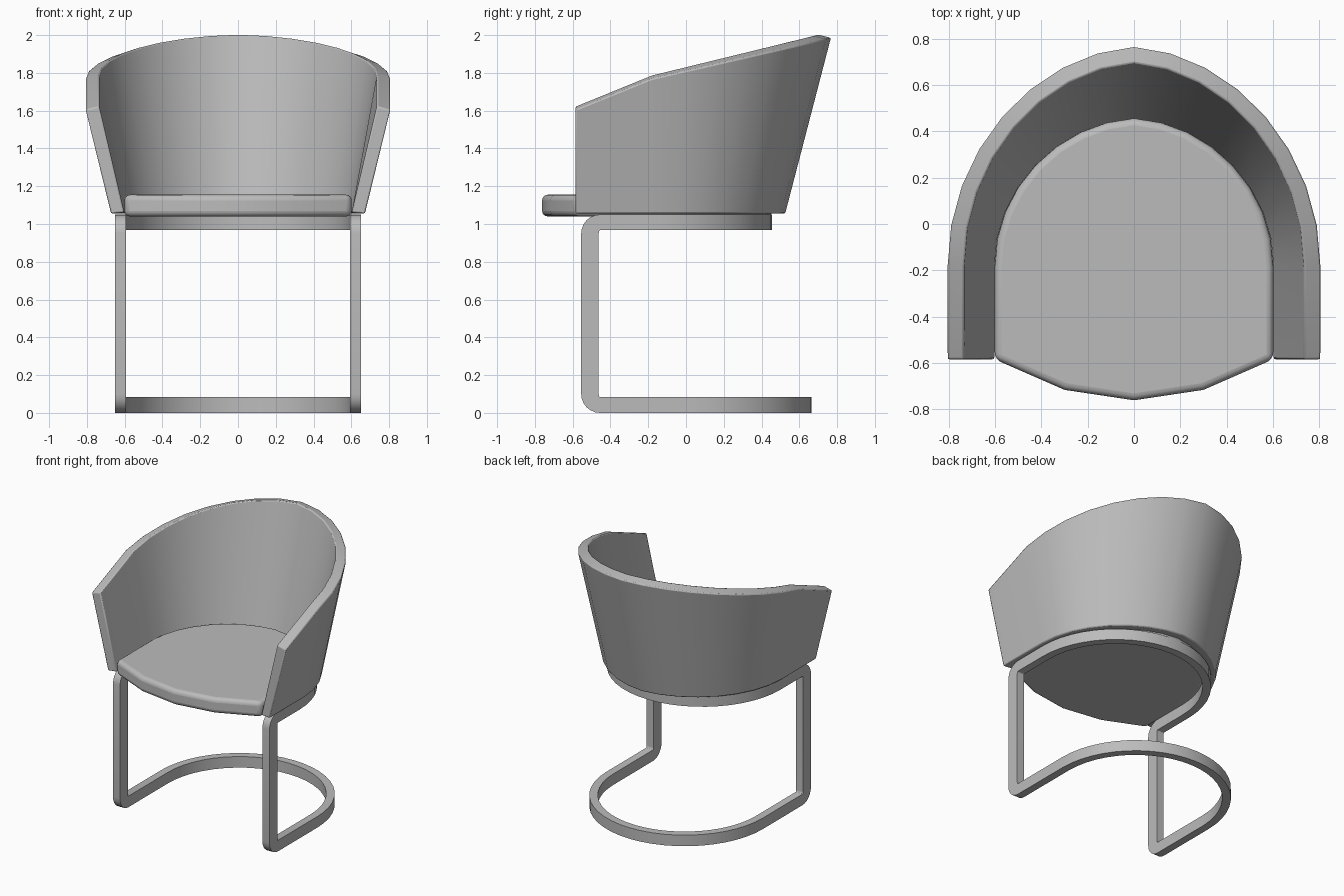
import bpy
import bmesh
from math import sin, cos, pi

cube = bpy.data.objects.get("Cube")
if cube:
    bpy.data.objects.remove(cube, do_unlink=True)

GREY = 0.5
mat = bpy.data.materials.new("warm_grey")
mat.use_nodes = True
mat.diffuse_color = (GREY, GREY, GREY, 1)
mat.node_tree.nodes["Principled BSDF"].inputs["Base Color"].default_value = (GREY, GREY, GREY, 1)


def finish(name, bm, bevel=0.0, segments=2, mirror=False):
    """Turn a bmesh into a shaded object with its modifiers."""
    bmesh.ops.recalc_face_normals(bm, faces=bm.faces)
    mesh = bpy.data.meshes.new(name)
    bm.to_mesh(mesh)
    bm.free()
    mesh.materials.append(mat)
    ob = bpy.data.objects.new(name, mesh)
    bpy.context.collection.objects.link(ob)
    if mirror:
        ob.modifiers.new("Mirror", 'MIRROR').merge_threshold = 0.001
    if bevel:
        mod = ob.modifiers.new("Bevel", 'BEVEL')
        mod.width, mod.segments = bevel, segments
        mod.limit_method, mod.angle_limit = 'ANGLE', 0.7
    bpy.ops.object.select_all(action='DESELECT')
    ob.select_set(True)
    bpy.context.view_layer.objects.active = ob
    bpy.ops.object.shade_smooth_by_angle(angle=0.6)
    return ob


def sweep(bm, sections, caps):
    """Skin a list of four-point sections."""
    rings = [[bm.verts.new(p) for p in s] for s in sections]
    for a, b in zip(rings, rings[1:]):
        for i in range(4):
            j = (i + 1) % 4
            bm.faces.new((a[i], a[j], b[j], b[i]))
    if caps:
        bm.faces.new(rings[0])
        bm.faces.new(rings[-1])


FRONT, MID, STEPS = -0.585, -0.18, 16


def u_outline(half_width, back):
    """Plan curve: straight arms joined by a slightly tapered round back."""
    pts = [(half_width, FRONT)]
    for i in range(STEPS + 1):
        t = pi * i / STEPS
        rise = sin(t) - 0.027 * abs(sin(2 * t))
        pts.append((half_width * cos(t), MID + (back - MID) * rise))
    pts.append((-half_width, FRONT))
    return pts


def rim_height(y):
    if y < MID:
        return 1.605 + (y - FRONT) / (MID - FRONT) * 0.165
    return 1.77 + (y - MID) / (0.765 - MID) * 0.215


# Flared wraparound backrest
bm = bmesh.new()
sections = []
for ob, ib, it, ot in zip(u_outline(0.672, 0.525), u_outline(0.602, 0.455),
                          u_outline(0.735, 0.695), u_outline(0.807, 0.767)):
    z = rim_height(ot[1])
    sections.append([(*ob, 1.055), (*ib, 1.062), (*it, z + 0.018), (*ot, z)])
sweep(bm, sections, True)
finish("backrest_shell", bm, 0.008)

# Seat cushion with a bowed front edge
bm = bmesh.new()
outline = u_outline(0.602, 0.457) + [(-0.3, -0.717), (0, -0.762), (0.3, -0.717)]
base = bm.faces.new([bm.verts.new((x, y, 1.04)) for x, y in outline])
top = bmesh.ops.extrude_face_region(bm, geom=[base])
bmesh.ops.translate(bm, vec=(0, 0, 0.115),
                    verts=[v for v in top["geom"] if isinstance(v, bmesh.types.BMVert)])
finish("seat_cushion", bm, 0.03, 4)

# Cantilever frame: floor loop, front leg and seat loop in one bar
OUT, IN, BAR, TOP = 0.65, 0.592, 0.083, 1.05
BEND_Y, BEND_R = -0.455, 0.1


def half_loop(centre_y, z_out, z_in):
    """Quarter turn from the middle of the back to the side."""
    result = []
    for i in range(13):
        t = pi / 2 * (1 - i / 12)
        o = (OUT * cos(t), centre_y + OUT * sin(t))
        n = (IN * cos(t), centre_y + IN * sin(t))
        result.append([(*o, z_out), (*n, z_out), (*n, z_in), (*o, z_in)])
    return result


def corner(z_centre, sign):
    """Rounded bend between a loop and the leg."""
    result = []
    for i in range(7):
        a = pi / 2 * i / 6
        yo, zo = BEND_Y - BEND_R * sin(a), z_centre - sign * BEND_R * cos(a)
        r = BEND_R - BAR
        yi, zi = BEND_Y - r * sin(a) + 0.01 * sin(a), z_centre - sign * r * cos(a)
        result.append([(OUT, yo, zo), (IN, yo, zo), (IN, yi, zi), (OUT, yi, zi)])
    return result


path = half_loop(0.015, 0, BAR) + corner(BEND_R, 1)
path += corner(TOP - BEND_R, -1)[::-1]
path += half_loop(-0.195, TOP, TOP - BAR)[::-1]
bm = bmesh.new()
sweep(bm, path, False)
finish("cantilever_frame", bm, mirror=True)
